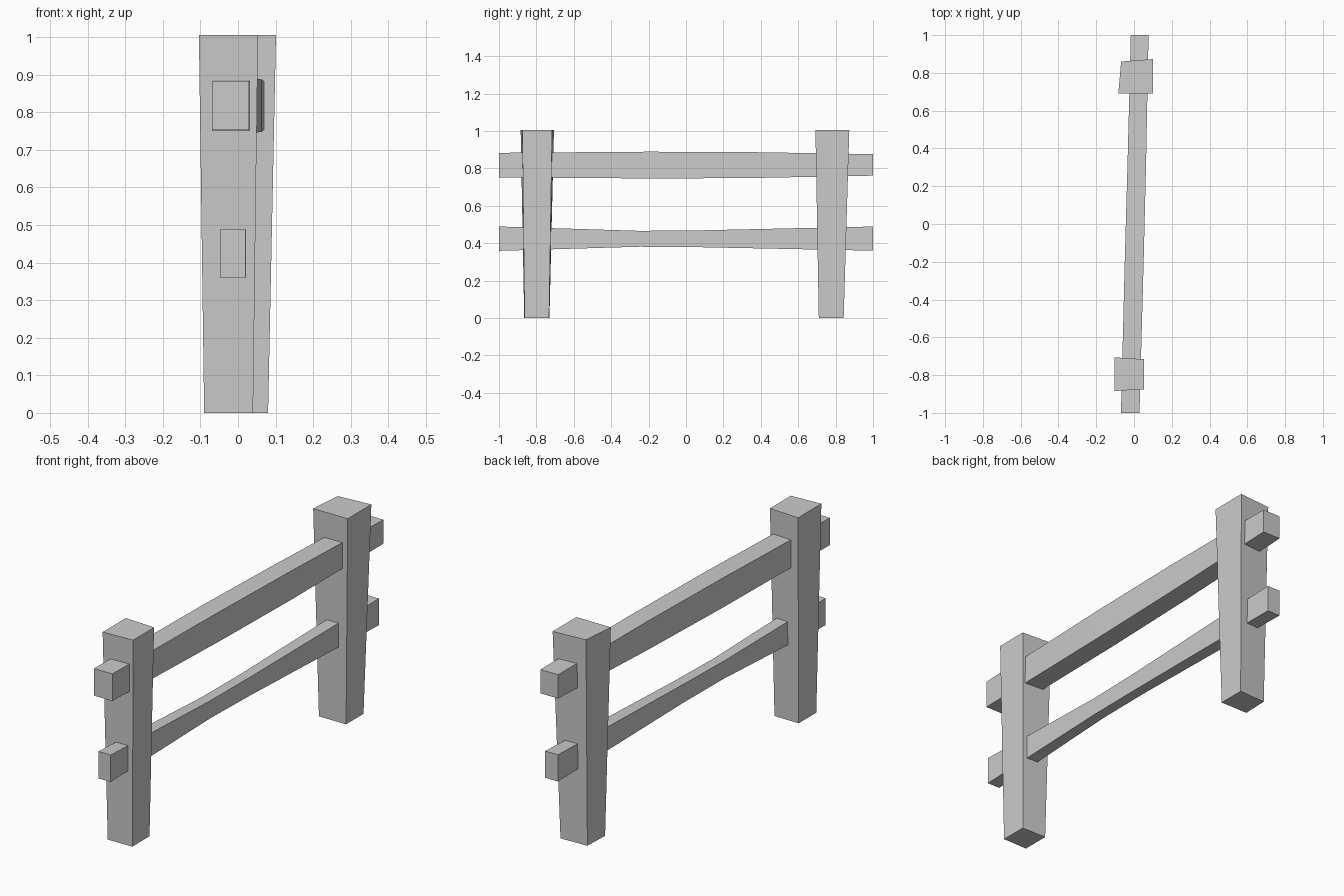
import bpy, bmesh

if "Cube" in bpy.data.objects:
    bpy.data.objects.remove(bpy.data.objects["Cube"])


def loft(name, rings):
    """Skin a list of four-cornered rings and cap both ends."""
    bm = bmesh.new()
    loops = [[bm.verts.new(p) for p in ring] for ring in rings]
    for a, b in zip(loops, loops[1:]):
        for i in range(4):
            j = (i + 1) % 4
            bm.faces.new((a[i], a[j], b[j], b[i]))
    bm.faces.new(loops[0])
    bm.faces.new(loops[-1])
    bmesh.ops.recalc_face_normals(bm, faces=bm.faces)
    mesh = bpy.data.meshes.new(name)
    bm.to_mesh(mesh)
    bm.free()
    obj = bpy.data.objects.new(name, mesh)
    bpy.context.collection.objects.link(obj)


def post(name, bottom, top):
    loft(name, [[(x, y, 0.0) for x, y in bottom], [(x, y, 1.005) for x, y in top]])


def rail(name, stations):
    # each station: y, x centre, half width, z low, z high
    loft(name, [[(c - w, y, lo), (c + w, y, lo), (c + w, y, hi), (c - w, y, hi)]
                for y, c, w, lo, hi in stations])


# Tapered, slightly skewed posts
post("front_post",
     [(-0.09, -0.865), (0.04, -0.863), (0.04, -0.732), (-0.09, -0.73)],
     [(-0.104, -0.884), (0.053, -0.875), (0.053, -0.716), (-0.104, -0.706)])
post("back_post",
     [(-0.065, 0.71), (0.08, 0.71), (0.08, 0.843), (-0.06, 0.838)],
     [(-0.083, 0.692), (0.101, 0.692), (0.101, 0.873), (-0.068, 0.86)])

# Upper rail swells a little, lower rail is pinched in the middle
rail("upper_rail", [(-1, -0.02, 0.049, 0.752, 0.883),
                    (-0.2, 0.001, 0.05, 0.746, 0.889),
                    (0.33, 0.015, 0.049, 0.748, 0.887),
                    (1, 0.03, 0.047, 0.761, 0.876)])
rail("lower_rail", [(-1, -0.013, 0.033, 0.359, 0.489),
                    (-0.25, 0.0, 0.026, 0.381, 0.466),
                    (0.05, 0.005, 0.026, 0.379, 0.468),
                    (1, 0.018, 0.034, 0.36, 0.489)])
